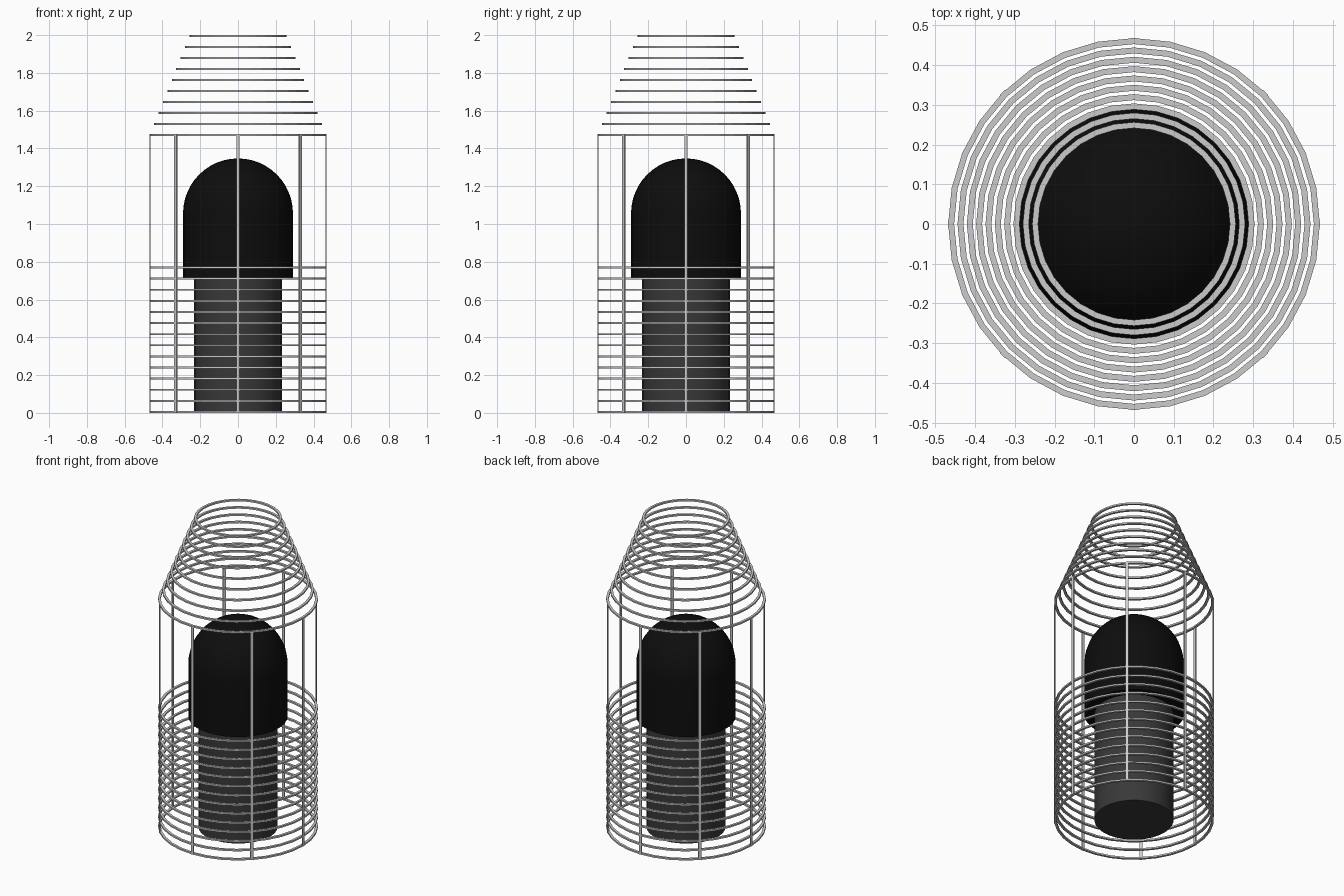
import bpy, bmesh, math

if "Cube" in bpy.data.objects:
    bpy.data.objects.remove(bpy.data.objects["Cube"])

SIDES = 32


def paint(obj, name, value):
    mat = bpy.data.materials.new(name)
    mat.diffuse_color = (value, value, value, 1)
    mat.use_nodes = True
    mat.node_tree.nodes["Principled BSDF"].inputs["Base Color"].default_value = mat.diffuse_color
    obj.data.materials.append(mat)


def finish(name, bm):
    bmesh.ops.remove_doubles(bm, verts=bm.verts, dist=1e-5)
    bmesh.ops.recalc_face_normals(bm, faces=bm.faces)
    mesh = bpy.data.meshes.new(name)
    bm.to_mesh(mesh)
    bm.free()
    obj = bpy.data.objects.new(name, mesh)
    bpy.context.collection.objects.link(obj)
    return obj


def lathe(name, profile):
    """Spin an (r, z) profile around the z axis."""
    bm = bmesh.new()
    vs = [bm.verts.new((r, 0, z)) for r, z in profile]
    es = [bm.edges.new(pair) for pair in zip(vs, vs[1:])]
    bmesh.ops.spin(bm, geom=vs + es, cent=(0, 0, 0), axis=(0, 0, 1),
                   angle=math.tau, steps=SIDES, use_merge=True)
    return finish(name, bm)


def ring(name, outer, z, width=0.015, height=0.010):
    a, b, h = outer - width, outer, height / 2
    return lathe(name, [(a, z - h), (b, z - h), (b, z + h), (a, z + h), (a, z - h)])


def smooth(obj):
    bpy.ops.object.select_all(action='DESELECT')
    obj.select_set(True)
    bpy.context.view_layer.objects.active = obj
    bpy.ops.object.shade_smooth_by_angle(angle=math.radians(35))


# Central post
post = lathe("post", [(0, 0), (0.232, 0), (0.232, 0.72), (0, 0.72)])
paint(post, "dark_grey", 0.04)
smooth(post)

# Domed black cap
R, BASE = 0.291, 1.056
dome = [(R * math.cos(i * math.pi / 24), BASE + R * math.sin(i * math.pi / 24))
        for i in range(12)]
cap = lathe("domed_cap", [(0, 0.715), (R, 0.715)] + dome + [(0, BASE + R)])
paint(cap, "black", 0.004)
smooth(cap)

# Lower stack of equal rings
for i in range(14):
    ring(f"lower_ring_{i + 1}", 0.468, 0.005 + i * 0.0588)

# Tapering stack of upper rings
for i in range(10):
    ring(f"upper_ring_{i + 1}", 0.468 - i * 0.0235, 1.472 + i * 0.0581)

# Eight thin upright bars
for i in range(8):
    ang = i * math.pi / 4
    bpy.ops.mesh.primitive_cube_add(
        size=1, location=(0.466 * math.cos(ang), 0.466 * math.sin(ang), 0.737),
        rotation=(0, 0, ang))
    bar = bpy.context.object
    bar.name = f"upright_bar_{i + 1}"
    bar.scale = (0.006, 0.018, 1.474)
